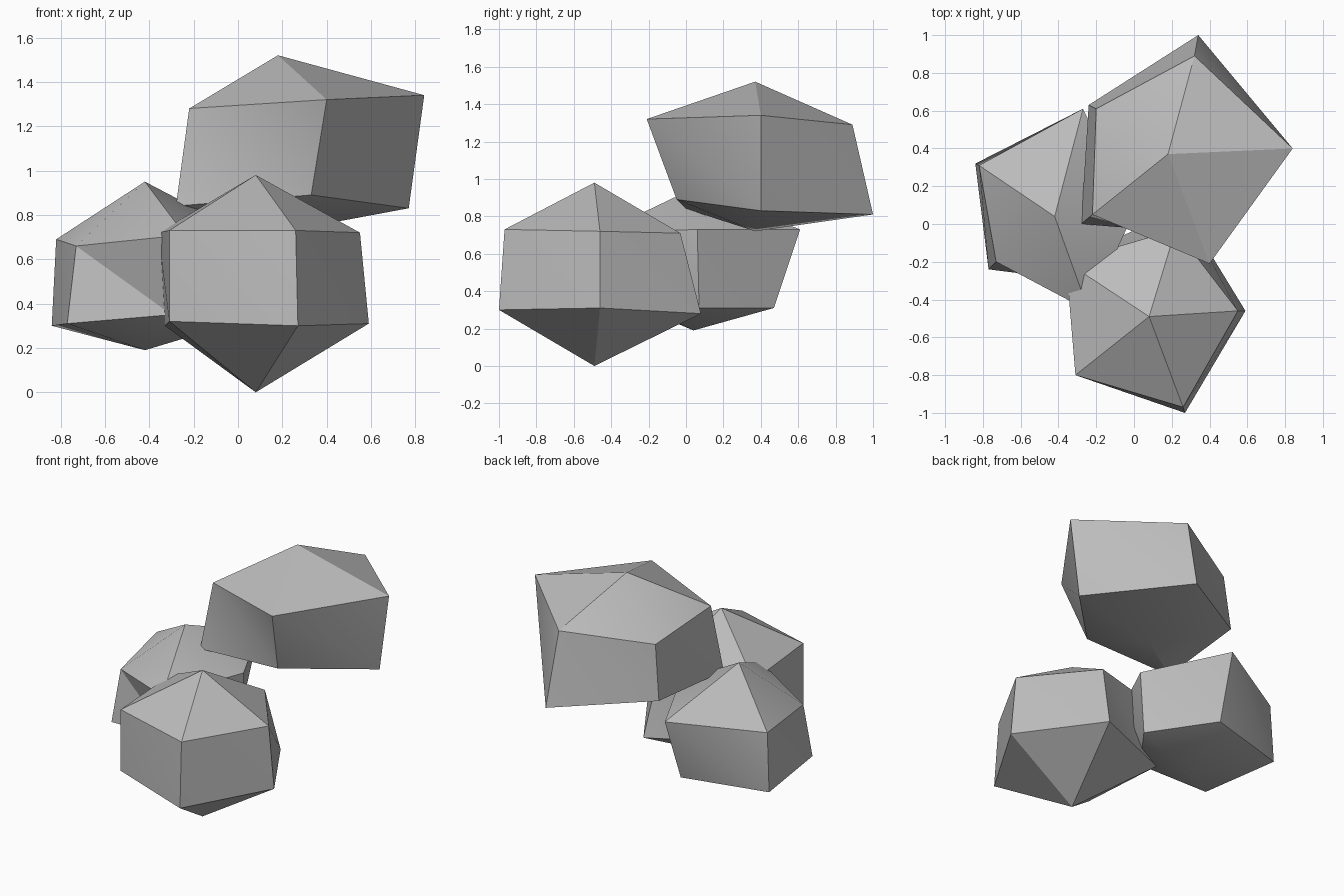
import bpy
import bmesh
import math

default_cube = bpy.data.objects.get("Cube")
if default_cube:
    bpy.data.objects.remove(default_cube, do_unlink=True)


def make_material(name, colour):
    material = bpy.data.materials.new(name)
    material.use_nodes = True
    material.diffuse_color = colour
    shader = material.node_tree.nodes["Principled BSDF"]
    shader.inputs["Base Color"].default_value = colour
    shader.inputs["Roughness"].default_value = 0.9
    return material


stone_grey = make_material("stone grey", (0.5, 0.5, 0.5, 1))


def make_rock(name, centre, top, bottom, upper, lower):
    """Join two rings, listed anticlockwise, and close them with peaks."""
    bm = bmesh.new()
    peak = bm.verts.new((*centre, top))
    base = bm.verts.new((*centre, bottom))
    high = [bm.verts.new(point) for point in upper]
    low = [bm.verts.new(point) for point in lower]
    count = len(high)
    for i in range(count):
        j = (i + 1) % count
        bm.faces.new((peak, high[i], high[j]))
        bm.faces.new((high[i], low[i], low[j]))
        bm.faces.new((high[i], low[j], high[j]))
        bm.faces.new((base, low[j], low[i]))
    bmesh.ops.recalc_face_normals(bm, faces=bm.faces[:])

    mesh = bpy.data.meshes.new(name)
    bm.to_mesh(mesh)
    bm.free()
    mesh.materials.append(stone_grey)
    rock = bpy.data.objects.new(name, mesh)
    bpy.context.collection.objects.link(rock)

    # Soften the shallow creases and keep the chiselled edges sharp
    bpy.ops.object.select_all(action="DESELECT")
    rock.select_set(True)
    bpy.context.view_layer.objects.active = rock
    bpy.ops.object.shade_smooth_by_angle(angle=math.radians(30))
    return rock


# Front rock, resting on its point
make_rock(
    "front_rock", centre=(.08, -.49), top=.98, bottom=0,
    upper=[(.26, -.97, .73), (.55, -.46, .72), (.22, -.03, .71),
           (-.36, -.2, .72), (-.31, -.8, .73)],
    lower=[(.27, -1, .3), (.59, -.46, .31), (.26, .08, .28),
           (-.33, -.18, .3), (-.31, -.8, .32)],
)

# Smaller rock beside it
make_rock(
    "side_rock", centre=(-.42, .04), top=.95, bottom=.19,
    upper=[(-.24, -.46, .71), (0, .06, .73), (-.27, .61, .73),
           (-.82, .31, .69), (-.73, -.2, .66)],
    lower=[(-.3, -.3, .35), (-.02, .07, .31), (-.29, .47, .31),
           (-.84, .32, .3), (-.77, -.24, .31)],
)

# Large rock stacked on top at the back
make_rock(
    "upper_rock", centre=(.18, .37), top=1.52, bottom=.72,
    upper=[(.4, -.21, 1.32), (.84, .4, 1.34), (.32, .89, 1.29),
           (-.2, .61, 1.23), (-.22, .05, 1.28)],
    lower=[(.33, -.05, .89), (.77, .4, .83), (.34, 1, .81),
           (-.24, .63, .87), (-.28, 0, .84)],
)
